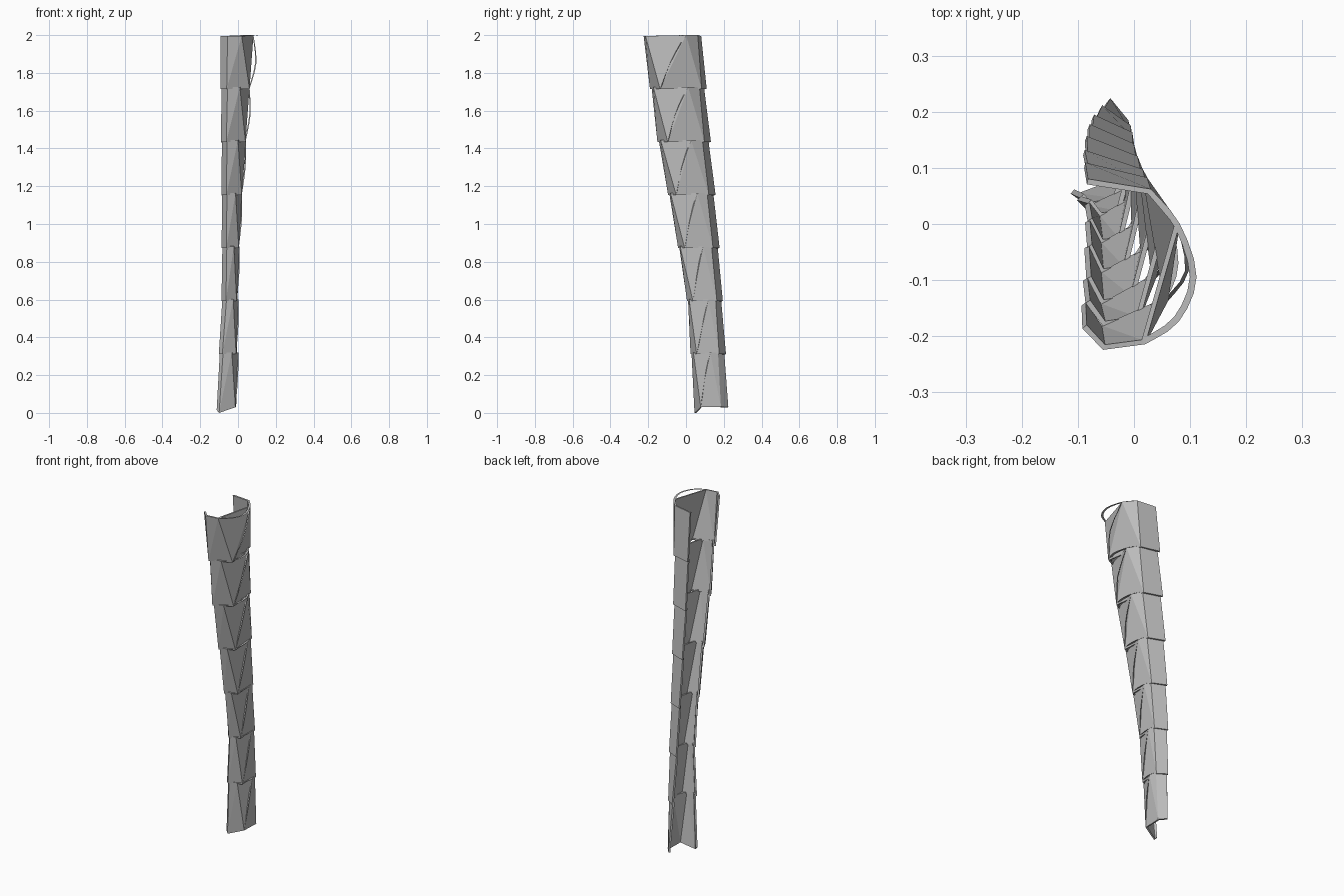
import bpy
import bmesh
from mathutils import Vector

cube = bpy.data.objects.get("Cube")
if cube:
    bpy.data.objects.remove(cube, do_unlink=True)

# One plain grey for every plate
grey = bpy.data.materials.new("plain_grey")
grey.use_nodes = True
grey.diffuse_color = (0.5, 0.5, 0.5, 1)
grey.node_tree.nodes["Principled BSDF"].inputs["Base Color"].default_value = (0.5, 0.5, 0.5, 1)

# Open cross-sections in thousandths, from the front lip round the outside to the back lip
POINTS = ("front_lip", "front_corner", "front_turn", "front_arc",
          "crown", "back_arc", "back_turn", "back_lip")
SECTIONS = [
    (0.03, [(-113, 54), (-100, 45), (-40, 60), (-14, 78), (0, 105), (4, 140), (-10, 185), (-42, 224)]),
    (0.6, [(-85, 35), (-62, 8), (-25, 14), (-8, 38), (2, 80), (4, 120), (-4, 160), (-70, 190)]),
    (1.0, [(-85, -10), (-60, -60), (-20, -55), (8, -25), (16, 25), (12, 80), (0, 130), (-80, 165)]),
    (1.44, [(-88, -100), (-60, -148), (0, -138), (38, -95), (52, -45), (45, 30), (15, 92), (-85, 125)]),
    (2.0, [(-92, -187), (-55, -225), (20, -215), (80, -175), (112, -95), (82, 0), (30, 62), (-82, 80)]),
]


def section(z, scale):
    """Blend the two nearest cross-sections and scale about their centre."""
    z_in = min(max(z, SECTIONS[0][0]), SECTIONS[-1][0])
    for (z0, low), (z1, high) in zip(SECTIONS, SECTIONS[1:]):
        if z_in <= z1:
            t = (z_in - z0) / (z1 - z0)
            ring = [Vector((*a, 0)).lerp(Vector((*b, 0)), t) / 1000 for a, b in zip(low, high)]
            break
    centre = sum(ring, Vector()) / len(ring)
    up = Vector((0, 0, z))
    return {name: centre + (p - centre) * scale + up for name, p in zip(POINTS, ring)}


def smooth_path(points, steps=3):
    """Round off a list of points with a Catmull-Rom curve."""
    ends = [points[0]] + points + [points[-1]]
    path = []
    for a, b, c, d in zip(ends, ends[1:], ends[2:], ends[3:]):
        for i in range(steps):
            t = i / steps
            path.append(b + (c - a) * (t / 2)
                        + (a * 2 - b * 5 + c * 4 - d) * (t * t / 2)
                        + (b * 3 - a - c * 3 + d) * (t ** 3 / 2))
    return path + [points[-1]]


def make_object(name, bm):
    mesh = bpy.data.meshes.new(name)
    bm.to_mesh(mesh)
    bm.free()
    mesh.materials.append(grey)
    obj = bpy.data.objects.new(name, mesh)
    bpy.context.collection.objects.link(obj)
    return obj


def ribbon(name, path, centre, width):
    """Flat strip that follows the path and reaches inward."""
    bm = bmesh.new()
    pairs = []
    for p in path:
        inward = Vector((centre.x - p.x, centre.y - p.y, 0)).normalized() * width
        pairs.append((bm.verts.new(p), bm.verts.new(p + inward)))
    for (a, b), (c, d) in zip(pairs, pairs[1:]):
        bm.faces.new((a, c, d, b))
    return make_object(name, bm)


def plate(name, top, bottom):
    """Folded wall of flat facets, thickened inward."""
    bm = bmesh.new()
    t = {k: bm.verts.new(p) for k, p in top.items() if k not in ("front_arc", "crown")}
    b = {k: bm.verts.new(bottom[k]) for k in
         ("front_lip", "front_corner", "front_arc", "back_turn", "back_lip")}
    facets = [
        (t["front_lip"], b["front_lip"], b["front_corner"], t["front_corner"]),
        (t["front_corner"], b["front_corner"], t["front_turn"]),
        (t["front_turn"], b["front_corner"], b["front_arc"]),
        (t["front_turn"], b["front_arc"], t["back_arc"]),
        (t["back_arc"], b["front_arc"], b["back_turn"]),
        (t["back_arc"], b["back_turn"], t["back_turn"]),
        (t["back_turn"], b["back_turn"], b["back_lip"], t["back_lip"]),
    ]
    for facet in facets:
        bm.faces.new(facet)
    obj = make_object(name, bm)
    solid = obj.modifiers.new("thickness", "SOLIDIFY")
    solid.thickness = 0.01
    solid.offset = -1
    return obj


# Seven overlapping plates stacked from the foot to the top
COUNT = 7
FOOT, HEAD = 0.03, 1.995
STEP = (HEAD - FOOT) / COUNT
for n in range(COUNT):
    is_top = n == COUNT - 1
    low = FOOT + STEP * n
    top = section(low + STEP + (0 if is_top else 0.01), 1 if is_top else 0.96)
    bottom = section(low, 1 if n == 0 else 1.04)
    if n == 0:
        bottom["front_lip"].z = 0.015
        bottom["front_corner"].z = 0
    if is_top:
        top["back_arc"].z = top["back_turn"].z = 2
    plate(f"plate_{n + 1}", top, bottom)

    # Curved rim at the upper edge
    centre = sum(top.values(), Vector()) / len(top)
    arc = [top[k] for k in POINTS[2:7]]
    ribbon(f"rim_{n + 1}", smooth_path(arc), centre, 0.012)

    # Thin curved seam running diagonally down the outside
    crown = (top["crown"] + bottom["crown"]) / 2
    seam = smooth_path([top["back_arc"], crown, bottom["front_arc"]])
    ribbon(f"seam_{n + 1}", seam, centre, 0.007)
